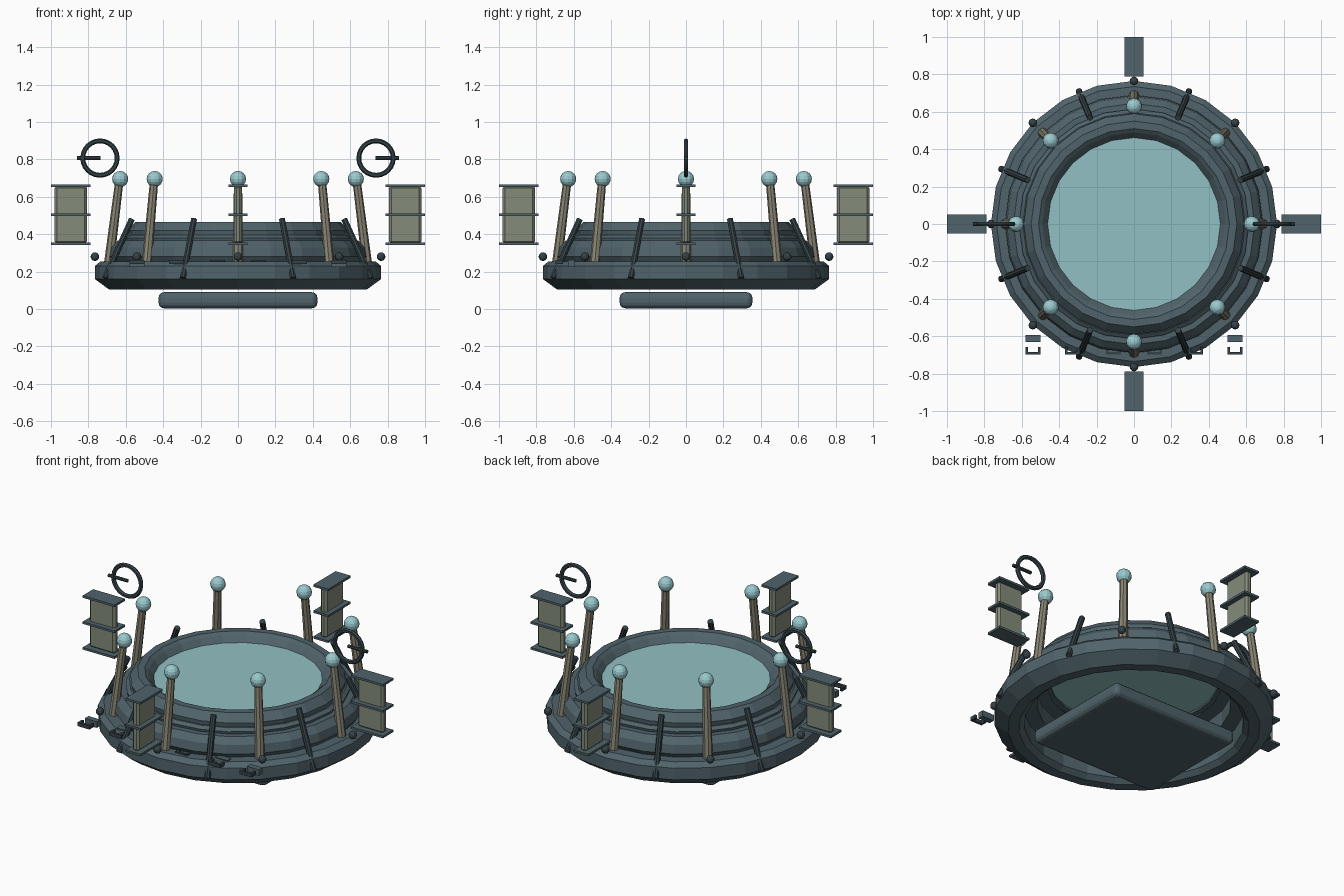
import bpy, bmesh
from math import sin, cos, pi, radians
from mathutils import Vector, Matrix

if "Cube" in bpy.data.objects:
    bpy.data.objects.remove(bpy.data.objects["Cube"], do_unlink=True)


def material(name, rgb):
    m = bpy.data.materials.new(name)
    m.use_nodes = True
    m.diffuse_color = (*rgb, 1)
    m.node_tree.nodes["Principled BSDF"].inputs["Base Color"].default_value = (*rgb, 1)
    return m


slate = material("slate", (0.08, 0.125, 0.145))
dark = material("dark_metal", (0.036, 0.055, 0.064))
aqua = material("pale_aqua", (0.32, 0.59, 0.62))
water = material("water_aqua", (0.29, 0.53, 0.55))
stone = material("warm_stone", (0.25, 0.235, 0.175))
paper = material("sage_panel", (0.23, 0.26, 0.195))


def finish(bm, name, mat):
    bmesh.ops.recalc_face_normals(bm, faces=bm.faces)
    mesh = bpy.data.meshes.new(name)
    bm.to_mesh(mesh)
    bm.free()
    mesh.materials.append(mat)
    ob = bpy.data.objects.new(name, mesh)
    bpy.context.collection.objects.link(ob)
    return ob


def box(name, centre, size, mat, spin=0):
    bm = bmesh.new()
    bmesh.ops.create_cube(bm, size=1, matrix=Matrix.Diagonal((*size, 1)))
    ob = finish(bm, name, mat)
    ob.location = centre
    ob.rotation_euler.z = spin
    return ob


def bevel(ob, width, segments):
    mod = ob.modifiers.new("bevel", "BEVEL")
    mod.width, mod.segments = width, segments


def ball(name, centre, radius, mat):
    bm = bmesh.new()
    bmesh.ops.create_uvsphere(bm, u_segments=12, v_segments=8, radius=radius)
    finish(bm, name, mat).location = centre


def rod(name, a, b, r1, r2, mat, sides=8):
    a, b = Vector(a), Vector(b)
    bm = bmesh.new()
    bmesh.ops.create_cone(bm, cap_ends=True, segments=sides, radius1=r1, radius2=r2,
                          depth=(b - a).length)
    ob = finish(bm, name, mat)
    ob.location = (a + b) / 2
    ob.rotation_euler = (b - a).to_track_quat("Z", "Y").to_euler()


def lathe(name, profile, mat, sides=24):
    """Turn a closed (radius, height) profile around the z axis."""
    bm = bmesh.new()
    rings = [[bm.verts.new((r * cos(2 * pi * i / sides), r * sin(2 * pi * i / sides), z))
              for r, z in profile] for i in range(sides)]
    n = len(profile)
    for i in range(sides):
        p, q = rings[i], rings[(i + 1) % sides]
        for j in range(n):
            k = (j + 1) % n
            bm.faces.new((p[j], q[j], q[k], p[k]))
    return finish(bm, name, mat)


def polar(r, angle, z):
    return (r * cos(angle), r * sin(angle), z)


# Stepped basin, hollow below
lathe("base_ring", [(0.60, 0.13), (0.63, 0.105), (0.69, 0.105), (0.765, 0.16), (0.765, 0.23),
                    (0.735, 0.255), (0.62, 0.255), (0.60, 0.23)], slate)
lathe("middle_ring", [(0.53, 0.25), (0.67, 0.25), (0.69, 0.28), (0.68, 0.33), (0.645, 0.365),
                      (0.56, 0.365), (0.53, 0.34)], slate)
lathe("upper_ring", [(0.47, 0.36), (0.61, 0.36), (0.615, 0.38), (0.595, 0.395), (0.50, 0.395)], slate)
lathe("rim_ring", [(0.46, 0.385), (0.585, 0.385), (0.59, 0.42), (0.55, 0.465), (0.51, 0.465),
                   (0.49, 0.45), (0.46, 0.415)], slate)

# Water surface
bm = bmesh.new()
bmesh.ops.create_cone(bm, cap_ends=True, segments=24, radius1=0.47, radius2=0.47, depth=0.02)
finish(bm, "water_surface", water).location.z = 0.407

# Floor slab
bevel(box("floor_slab", (0, 0, 0.047), (0.85, 0.71, 0.086), slate), 0.03, 3)

# Posts with globes, outer studs and leaning struts
for i in range(8):
    a = i * pi / 4
    rod("post", polar(0.69, a, 0.24), polar(0.635, a, 0.68), 0.027, 0.022, stone)
    ball("post_globe", polar(0.63, a, 0.695), 0.043, aqua)
    ball("outer_stud", polar(0.765, a, 0.28), 0.023, dark)
    b = a + pi / 8
    rod("strut", polar(0.77, b, 0.165), polar(0.615, b, 0.48), 0.017, 0.017, dark)

# Floating panels with three shelves on each axis
for i in range(4):
    a = i * pi / 2
    bevel(box("panel", polar(0.894, a, 0.505), (0.172, 0.042, 0.31), paper, a), 0.012, 1)
    for z in (0.348, 0.503, 0.66):
        box("panel_shelf", polar(0.894, a, z), (0.212, 0.1, 0.013), slate, a)

# Upright hoops with a pointer
for s in (-1, 1):
    hoop = lathe("hoop", [(0.092 + 0.013 * cos(k * pi / 3), 0.013 * sin(k * pi / 3))
                          for k in range(6)], dark)
    hoop.location = (s * 0.738, 0, 0.807)
    hoop.rotation_euler.x = radians(90)
    rod("hoop_pointer", (s * 0.735, 0, 0.807), (s * 0.862, 0, 0.807), 0.01, 0.01, dark)

# Front clasps: a block and a U-shaped catch
for x in (0.11, 0.33, 0.54):
    for s in (-1, 1):
        box("clasp_block", (s * x, -0.612, 0.243), (0.08, 0.036, 0.036), slate)
        box("catch_bar", (s * x, -0.692, 0.252), (0.08, 0.014, 0.022), dark)
        for t in (-1, 1):
            box("catch_prong", (s * x + t * 0.033, -0.675, 0.252), (0.014, 0.036, 0.022), dark)
